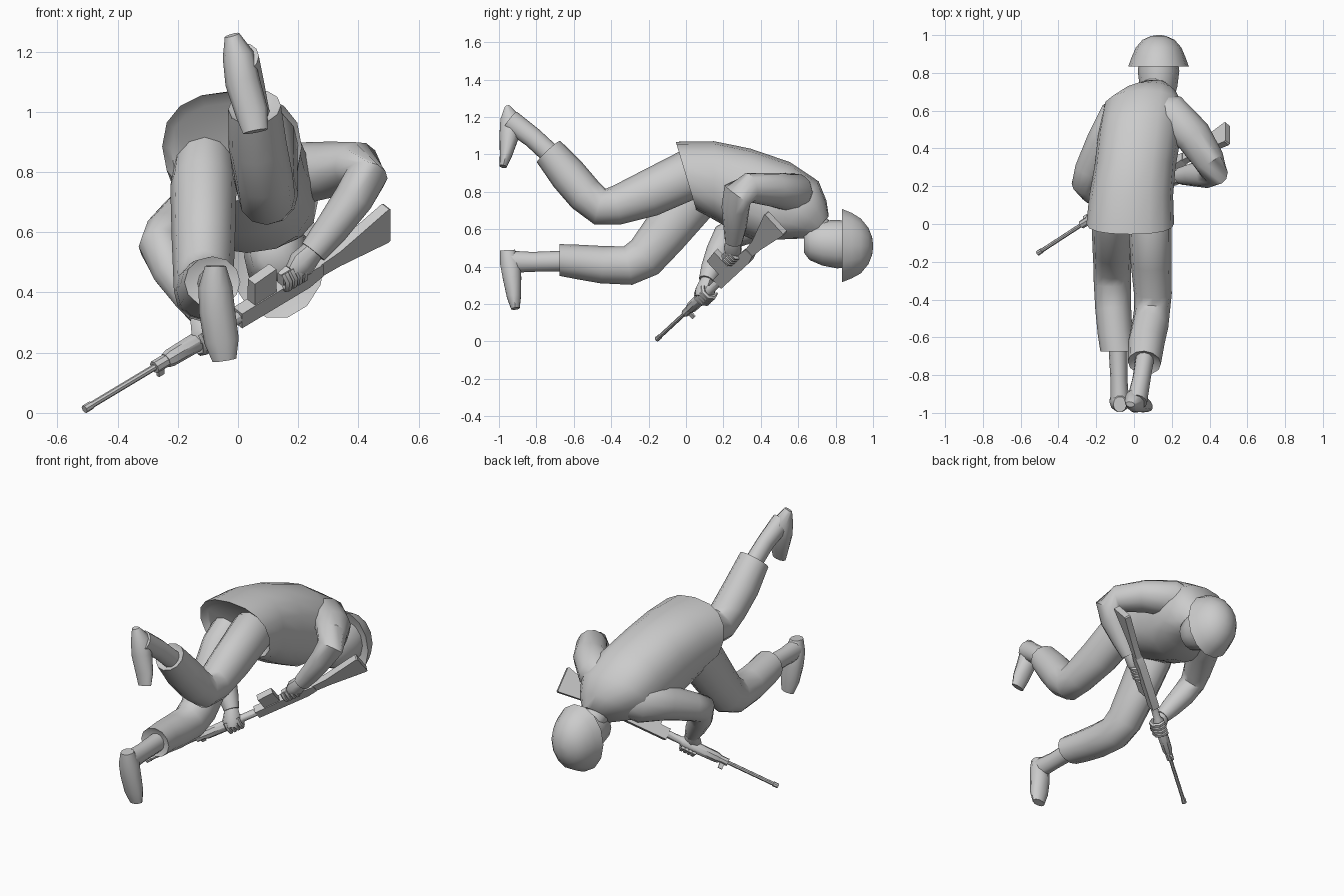
import bpy, bmesh, math
from mathutils import Vector as V

gray = bpy.data.materials.new("plain_gray")
gray.diffuse_color = (0.6, 0.6, 0.6, 1)


def finish(name, bm, angle=50):
    bmesh.ops.recalc_face_normals(bm, faces=bm.faces)
    me = bpy.data.meshes.new(name)
    bm.to_mesh(me)
    bm.free()
    me.materials.append(gray)
    ob = bpy.data.objects.new(name, me)
    bpy.context.collection.objects.link(ob)
    bpy.ops.object.select_all(action='DESELECT')
    ob.select_set(True)
    bpy.context.view_layer.objects.active = ob
    bpy.ops.object.shade_smooth_by_angle(angle=math.radians(angle))
    return ob


def skin(name, loops, angle):
    """Bridge loops of points and cap both ends."""
    bm = bmesh.new()
    loops = [[bm.verts.new(p) for p in loop] for loop in loops]
    n = len(loops[0])
    for p, q in zip(loops, loops[1:]):
        for k in range(n):
            bm.faces.new((p[k], p[(k + 1) % n], q[(k + 1) % n], q[k]))
    bm.faces.new(loops[0])
    bm.faces.new(loops[-1])
    return finish(name, bm, angle)


def loft(name, rings, ref=(1, 0, 0), n=12, angle=50, power=1.0):
    """Elliptical rings: centre, half width along ref, half depth[, normal]. Power below 1 is squarer."""
    pts = [V(r[0]) for r in rings]
    loops = []
    for i, r in enumerate(rings):
        if len(r) > 3:
            t = V(r[3]).normalized()
        else:
            t = V()
            if i > 0:
                t += (pts[i] - pts[i - 1]).normalized()
            if i < len(pts) - 1:
                t += (pts[i + 1] - pts[i]).normalized()
            t.normalize()
        a = V(ref) - t * t.dot(V(ref))
        a.normalize()
        b = t.cross(a)
        loop = []
        for k in range(n):
            c, s = math.cos(k * math.tau / n), math.sin(k * math.tau / n)
            loop.append(pts[i] + a * r[1] * math.copysign(abs(c) ** power, c)
                        + b * r[2] * math.copysign(abs(s) ** power, s))
        loops.append(loop)
    return skin(name, loops, angle)


Y = (0, 1, 0)
# jacket, from the hem to the collar
loft("jacket", [
    ((-0.02, 0.035, 0.88), 0.205, 0.155, (0, 1, 0.3)),
    ((-0.02, 0.0, 0.885), 0.232, 0.19, (0, 1, 0.3)),
    ((-0.015, 0.15, 0.86), 0.222, 0.21, (0, 1, 0)),
    ((0.005, 0.3, 0.81), 0.215, 0.225, (0, 1, -0.2)),
    ((0.03, 0.47, 0.745), 0.22, 0.23, (0, 1, -0.4)),
    ((0.05, 0.6, 0.7), 0.215, 0.19, (0, 1, -0.7)),
    ((0.08, 0.67, 0.65), 0.15, 0.13, (0, 1, -0.8)),
    ((0.105, 0.71, 0.61), 0.085, 0.08, (0, 1, -0.9))], n=16, power=0.86)
loft("neck", [((0.08, 0.62, 0.7), 0.07, 0.07), ((0.13, 0.76, 0.55), 0.075, 0.07)])
loft("head", [
    ((0.12, 0.63, 0.535), 0.05, 0.06, Y), ((0.125, 0.66, 0.53), 0.085, 0.095, Y),
    ((0.13, 0.73, 0.525), 0.1, 0.12, Y), ((0.13, 0.81, 0.52), 0.11, 0.13, Y),
    ((0.13, 0.88, 0.52), 0.1, 0.12, Y)])
loft("helmet", [
    ((0.13, 0.865, 0.515), 0.1, 0.12, Y), ((0.13, 0.835, 0.512), 0.16, 0.2, Y),
    ((0.13, 0.885, 0.512), 0.142, 0.18, Y), ((0.13, 0.935, 0.51), 0.12, 0.15, Y),
    ((0.13, 0.975, 0.51), 0.085, 0.1, Y), ((0.13, 0.995, 0.51), 0.04, 0.05, Y),
    ((0.13, 1.0, 0.51), 0.01, 0.01, Y)], n=14)

# trouser legs with loose cuffs
SHIN = (-0.1, -0.68, 0.73)
BACK = (0, -1, 0)
loft("raised_trouser_leg", [
    ((0.07, 0.12, 0.89), 0.1, 0.11), ((0.085, 0.0, 0.885), 0.115, 0.135),
    ((0.09, -0.2, 0.79), 0.108, 0.125), ((0.1, -0.37, 0.728), 0.1, 0.105),
    ((0.095, -0.46, 0.72), 0.095, 0.1), ((0.085, -0.54, 0.785), 0.097, 0.1),
    ((0.065, -0.63, 0.89), 0.097, 0.1), ((0.055, -0.735, 1.015), 0.088, 0.085, SHIN),
    ((0.055, -0.72, 1.0), 0.055, 0.055, SHIN)])
loft("lowered_trouser_leg", [
    ((-0.11, 0.12, 0.85), 0.1, 0.11), ((-0.115, 0.02, 0.75), 0.11, 0.14),
    ((-0.115, -0.12, 0.57), 0.105, 0.125), ((-0.115, -0.22, 0.45), 0.1, 0.115),
    ((-0.115, -0.31, 0.405), 0.098, 0.105), ((-0.11, -0.45, 0.41), 0.095, 0.1),
    ((-0.1, -0.58, 0.425), 0.092, 0.092), ((-0.085, -0.675, 0.435), 0.093, 0.085, BACK),
    ((-0.085, -0.66, 0.435), 0.055, 0.055, BACK)])

# ankles and shoes
loft("raised_ankle", [((0.06, -0.69, 0.97), 0.05, 0.055), ((0.04, -0.82, 1.09), 0.048, 0.055),
                      ((0.015, -0.94, 1.18), 0.055, 0.06)])
loft("lowered_ankle", [((-0.085, -0.65, 0.43), 0.05, 0.055), ((-0.08, -0.82, 0.425), 0.045, 0.053),
                       ((-0.075, -0.95, 0.425), 0.05, 0.06)])
loft("raised_shoe", [
    ((-0.02, -0.955, 1.255), 0.025, 0.015), ((0.0, -0.935, 1.19), 0.052, 0.06),
    ((0.015, -0.945, 1.1), 0.058, 0.055), ((0.045, -0.962, 1.0), 0.055, 0.035),
    ((0.058, -0.978, 0.935), 0.042, 0.02)], n=10)
loft("lowered_shoe", [
    ((-0.075, -0.955, 0.488), 0.035, 0.042, (0, 0.05, -1)), ((-0.075, -0.94, 0.42), 0.056, 0.057),
    ((-0.07, -0.93, 0.34), 0.06, 0.052), ((-0.055, -0.92, 0.24), 0.058, 0.04),
    ((-0.045, -0.912, 0.175), 0.04, 0.024)], n=10)

# sleeves
loft("right_sleeve", [
    ((0.08, 0.62, 0.76), 0.08, 0.08), ((0.19, 0.575, 0.795), 0.115, 0.105),
    ((0.315, 0.465, 0.81), 0.098, 0.092), ((0.395, 0.34, 0.82), 0.085, 0.082),
    ((0.425, 0.275, 0.785), 0.085, 0.072), ((0.385, 0.265, 0.715), 0.075, 0.066),
    ((0.31, 0.262, 0.61), 0.062, 0.057), ((0.25, 0.255, 0.535), 0.047, 0.047)], ref=Y)
loft("left_sleeve", [
    ((0.02, 0.61, 0.7), 0.09, 0.09), ((-0.085, 0.55, 0.69), 0.115, 0.13),
    ((-0.165, 0.42, 0.645), 0.095, 0.1), ((-0.235, 0.285, 0.59), 0.08, 0.082),
    ((-0.26, 0.215, 0.555), 0.07, 0.08), ((-0.22, 0.175, 0.475), 0.068, 0.07),
    ((-0.16, 0.135, 0.385), 0.057, 0.057), ((-0.12, 0.11, 0.325), 0.043, 0.043)])

# rifle frame: along the barrel, towards the magazine, sideways
M = V((-0.51, -0.155, 0.012))
D = V((1, 0.65, 0.6)).normalized()
U = V((0, -0.68, 0.735))
U = (U - D * D.dot(U)).normalized()
W = D.cross(U)


def at(s, u=0, w=0):
    return M + D * s + U * u + W * w


def tube(name, rings, n=8):
    loft(name, [(at(s), r, r, D) for s, r in rings], ref=U, n=n, angle=40)


def block(name, ends, half_w):
    """Slab between (s, u low, u high) stations."""
    skin(name, [[at(s, u, w) for u, w in ((lo, -half_w), (hi, -half_w), (hi, half_w), (lo, half_w))]
                for s, lo, hi in ends], 30)


tube("barrel", [(0, 0.014), (0.03, 0.014), (0.031, 0.011), (0.45, 0.011)])
tube("gas_block", [(0.31, 0.022), (0.37, 0.022)])
tube("handguard", [(0.36, 0.025), (0.38, 0.03), (0.58, 0.034), (0.6, 0.022), (0.72, 0.022)])
block("front_sight", [(0.325, -0.05, 0), (0.35, -0.05, 0)], 0.006)
block("receiver", [(0.68, -0.035, 0.03), (0.98, -0.035, 0.035), (1.04, -0.02, 0.03)], 0.022)
block("magazine", [(0.74, 0.02, 0.125), (0.835, 0.02, 0.135)], 0.018)
block("pistol_grip", [(0.87, 0.02, 0.075), (0.91, 0.02, 0.085)], 0.015)
block("stock", [(1.02, -0.022, 0.03), (1.12, -0.025, 0.04), (1.335, -0.05, 0.1), (1.342, -0.045, 0.095)], 0.018)


# hands: a palm beside the rifle and fingers curled around it
def hand(name, wrist, palm, s, u0, radius, start, step):
    wrist = V(wrist)
    palm = V(palm)
    tip = palm + (palm - wrist) * 0.6
    loft(name + "_palm", [(wrist, 0.038, 0.036), (palm, 0.054, 0.043), (tip, 0.036, 0.03)], ref=D, n=8)
    for i in range(4):
        rings = []
        for k in range(5):
            a = start + step * k
            p = at(s + (i - 1.5) * 0.023, u0 + radius * math.cos(a), radius * math.sin(a))
            rings.append((p, 0.014, 0.014 if k < 4 else 0.008))
        loft(f"{name}_finger_{i + 1}", rings, ref=D, n=6)


hand("right_hand", (0.255, 0.26, 0.545), (0.21, 0.25, 0.495), 0.91, 0.055, 0.037, 0.4, 0.85)
hand("left_hand", (-0.125, 0.115, 0.33), (-0.105, 0.09, 0.27), 0.54, 0.0, 0.043, 0.3, 0.85)
